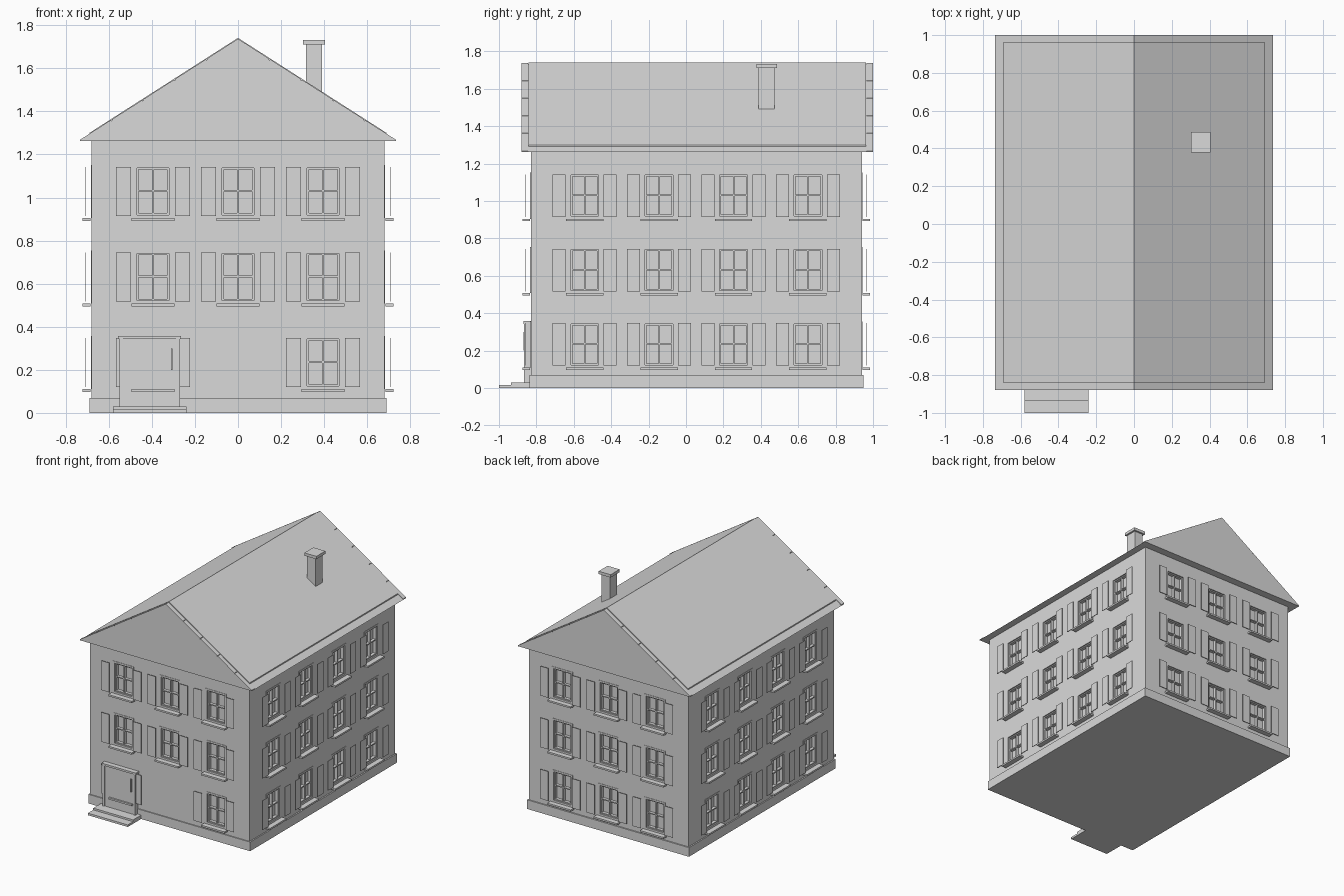
import bpy
import bmesh
from math import pi
from mathutils import Matrix, Vector

if "Cube" in bpy.data.objects:
    bpy.data.objects.remove(bpy.data.objects["Cube"])

stone = bpy.data.materials.new("light_grey")
stone.use_nodes = True
GREY = (0.7, 0.7, 0.7, 1)
stone.diffuse_color = GREY
stone.node_tree.nodes["Principled BSDF"].inputs["Base Color"].default_value = GREY


def finish(name, bm):
    mesh = bpy.data.meshes.new(name)
    bmesh.ops.recalc_face_normals(bm, faces=bm.faces)
    bm.to_mesh(mesh)
    bm.free()
    mesh.materials.append(stone)
    ob = bpy.data.objects.new(name, mesh)
    bpy.context.collection.objects.link(ob)
    return ob


def add_box(bm, x, y, z, frame=Matrix()):
    """Box between (low, high) pairs, placed by a frame matrix."""
    centre = Vector([(a + b) / 2 for a, b in (x, y, z)])
    size = [b - a for a, b in (x, y, z)]
    bmesh.ops.create_cube(bm, size=1, matrix=frame @ Matrix.Translation(centre) @ Matrix.Diagonal((*size, 1)))


def boxes(name, *specs):
    bm = bmesh.new()
    for spec in specs:
        add_box(bm, *spec)
    return finish(name, bm)


def add_prism(bm, profile, y0, y1):
    """Extrude an x-z profile along y."""
    face = bm.faces.new([bm.verts.new((x, y0, z)) for x, z in profile])
    out = bmesh.ops.extrude_face_region(bm, geom=[face])
    moved = [v for v in out["geom"] if isinstance(v, bmesh.types.BMVert)]
    bmesh.ops.translate(bm, verts=moved, vec=(0, y1 - y0, 0))


# Main dimensions
HALF_X, FRONT, BACK, EAVE = 0.68, -0.83, 0.94, 1.262
MID = (FRONT + BACK) / 2
ROOF_X, RIDGE, ROOF_F, ROOF_B = 0.735, 1.732, -0.88, 1.0

# Plinth and walls
boxes("plinth", ((-0.69, 0.69), (FRONT - 0.008, BACK + 0.01), (0, 0.07)))
walls = boxes("walls", ((-HALF_X, HALF_X), (FRONT, BACK), (0.03, EAVE + 0.01)))

# Window positions: each frame has its outside along local -y, origin at the sill top
columns_x = (-0.395, 0, 0.395)
columns_y = [MID + s * 0.398 for s in (-1.5, -0.5, 0.5, 1.5)]
rows = (0.11, 0.507, 0.905)
sides = (
    ("front", 0, columns_x, lambda u: (u, FRONT)),
    ("back", pi, columns_x, lambda u: (u, BACK)),
    ("right", pi / 2, columns_y, lambda u: (HALF_X, u)),
    ("left", -pi / 2, columns_y, lambda u: (-HALF_X, u)),
)
windows = {}
for side, turn, columns, place in sides:
    windows[side] = [
        Matrix.Translation((*place(u), z)) @ Matrix.Rotation(turn, 4, "Z")
        for z in rows for u in columns
        if not (side == "front" and z == rows[0] and u == 0)
    ]

# Cut the window recesses
bm = bmesh.new()
for frames in windows.values():
    for f in frames:
        add_box(bm, (-0.088, 0.088), (-0.05, 0.03), (0, 0.247), f)
cutter = finish("window_cutter", bm)
cutter.hide_render = True
cut = walls.modifiers.new("window_recesses", "BOOLEAN")
cut.operation, cut.solver, cut.object = "DIFFERENCE", "EXACT", cutter
bpy.context.view_layer.objects.active = walls
bpy.ops.object.modifier_apply(modifier=cut.name)
bpy.data.objects.remove(cutter)


def add_frame(bm, w, z0, z1, t, y, f):
    """Rectangular frame made of four bars."""
    for s in (-1, 1):
        add_box(bm, tuple(sorted((s * w, s * (w - t)))), y, (z0, z1), f)
    for z in ((z0, z0 + t), (z1 - t, z1)):
        add_box(bm, (t - w, w - t), y, z, f)


# Casings, sashes, glazing bars, sills and shutters for each wall
for side, frames in windows.items():
    casing, sash, sill, shutter = [bmesh.new() for _ in range(4)]
    for f in frames:
        add_frame(casing, 0.088, 0, 0.247, 0.014, (-0.003, 0.03), f)
        add_frame(sash, 0.074, 0.014, 0.233, 0.008, (0.006, 0.03), f)
        add_box(sash, (-0.004, 0.004), (0.008, 0.03), (0.02, 0.228), f)
        add_box(sash, (-0.068, 0.068), (0.008, 0.03), (0.122, 0.13), f)
        add_box(sill, (-0.1, 0.1), (-0.043, -0.004), (-0.013, 0), f)
        for x in ((-0.171, -0.102), (0.102, 0.171)):
            add_box(shutter, x, (-0.029, -0.025), (0.01, 0.237), f)
    finish(side + "_window_casings", casing)
    finish(side + "_window_sashes", sash)
    finish(side + "_window_sills", sill)
    finish(side + "_shutters", shutter)

# Roof body with solid gables
bm = bmesh.new()
add_prism(bm, [(-ROOF_X, EAVE), (ROOF_X, EAVE), (0, RIDGE)], ROOF_F, ROOF_B)
finish("roof", bm)


def add_slope_plate(bm, side, x0, x1, y0, y1, t):
    """Thin plate lying on one roof slope."""
    def height(x):
        return RIDGE - (RIDGE - EAVE) * x / ROOF_X
    add_prism(bm, [(side * x0, height(x0)), (side * x1, height(x1)),
                   (side * x1, height(x1) + t), (side * x0, height(x0) + t)], y0, y1)


# Roof covering and segmented verge trim
cover, trim = bmesh.new(), bmesh.new()
step = ROOF_X / 5
for s in (-1, 1):
    add_slope_plate(cover, s, 0, 0.69, ROOF_F + 0.037, ROOF_B - 0.037, 0.009)
    for i in range(5):
        for y0, y1 in ((ROOF_F, ROOF_F + 0.034), (ROOF_B - 0.034, ROOF_B)):
            add_slope_plate(trim, s, i * step + 0.002 * (i > 0), (i + 1) * step - 0.002, y0, y1, 0.005)
finish("roof_covering", cover)
finish("verge_trim", trim)

# Chimney
boxes("chimney", ((0.315, 0.39), (0.388, 0.474), (1.44, 1.712)))
boxes("chimney_cap", ((0.302, 0.404), (0.378, 0.487), (1.71, 1.732)))

# Front door, its surround and steps
boxes("door", ((-0.535, -0.285), (-0.86, FRONT), (0.03, 0.345)))
boxes("door_surround",
      ((-0.55, -0.533), (-0.866, FRONT), (0.03, 0.345)),
      ((-0.287, -0.27), (-0.866, FRONT), (0.03, 0.345)),
      ((-0.556, -0.264), (-0.868, FRONT), (0.343, 0.358)))
boxes("door_handle", ((-0.312, -0.304), (-0.87, -0.858), (0.2, 0.3)))
boxes("lower_step", ((-0.58, -0.24), (-1.0, FRONT), (0, 0.016)))
boxes("upper_step", ((-0.58, -0.24), (-0.935, FRONT), (0.014, 0.03)))
